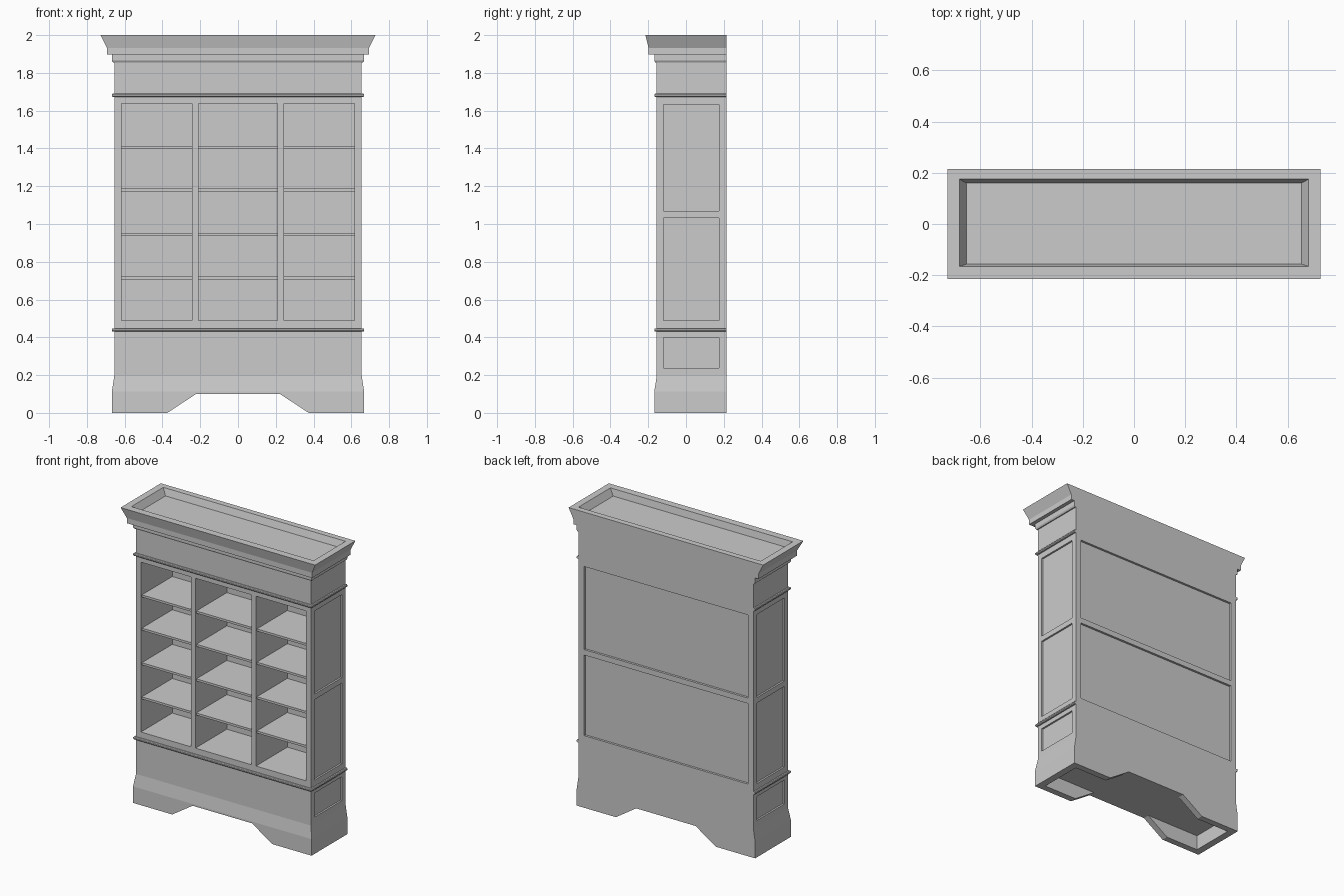
import bpy, bmesh

if "Cube" in bpy.data.objects:
    bpy.data.objects.remove(bpy.data.objects["Cube"])

W, FRONT, BACK = 0.655, -0.155, 0.215   # body half width, front and back planes


def make(name, rings):
    """Skin a stack of equal-length vertex rings into a closed solid."""
    bm = bmesh.new()
    vs = [[bm.verts.new(p) for p in r] for r in rings]
    n = len(rings[0])
    for a, b in zip(vs, vs[1:]):
        for i in range(n):
            j = (i + 1) % n
            bm.faces.new((a[i], a[j], b[j], b[i]))
    bm.faces.new(vs[0][::-1])
    bm.faces.new(vs[-1])
    bmesh.ops.recalc_face_normals(bm, faces=bm.faces)
    me = bpy.data.meshes.new(name)
    bm.to_mesh(me)
    bm.free()
    ob = bpy.data.objects.new(name, me)
    bpy.context.collection.objects.link(ob)
    return ob


def rect(x0, x1, y0, y1, z):
    return [(x0, y0, z), (x1, y0, z), (x1, y1, z), (x0, y1, z)]


def box(name, x0, x1, y0, y1, z0, z1):
    return make(name, [rect(x0, x1, y0, y1, z0), rect(x0, x1, y0, y1, z1)])


def stack(name, levels):
    """Solid that steps out on front and sides, flat at the back: (out_x, out_y, z)."""
    return make(name, [rect(-W - ox, W + ox, FRONT - oy, BACK, z) for ox, oy, z in levels])


def cut(ob, cutter):
    m = ob.modifiers.new("cut", 'BOOLEAN')
    m.operation, m.solver, m.object = 'DIFFERENCE', 'EXACT', cutter
    bpy.context.view_layer.objects.active = ob
    bpy.ops.object.modifier_apply(modifier=m.name)
    bpy.data.objects.remove(cutter)


# Carcass with open compartments
body = box("carcass", -W, W, FRONT, BACK, 0.19, 1.86)
cells = [(-0.618, -0.243), (-0.21, 0.21), (0.243, 0.618)]
for x0, x1 in cells:
    cut(body, box("cutter", x0, x1, -0.3, 0.18, 0.488, 1.637))

# Recessed panels on the sides and the back
for z0, z1 in [(0.238, 0.40), (0.488, 1.033), (1.07, 1.632)]:
    for s in (-1, 1):
        a, b = sorted((s * (W - 0.012), s * 0.8))
        cut(body, box("cutter", a, b, -0.12, 0.175, z0, z1))
    if z0 > 0.4:
        cut(body, box("cutter", -0.613, 0.613, BACK - 0.015, 0.4, z0, z1))

# Shelves
for x0, x1 in cells:
    for z in (0.707, 0.938, 1.172, 1.397):
        box("shelf", x0, x1, -0.145, 0.18, z, z + 0.015)

# Thin mouldings around the body
for name, z in (("lower_moulding", 0.43), ("upper_moulding", 1.672)):
    stack(name, [(0, 0, z), (0.009, 0.009, z), (0.013, 0.013, z + 0.005),
                 (0.013, 0.013, z + 0.013), (0.009, 0.009, z + 0.018), (0, 0, z + 0.018)])

# Stepped cornice with a sunken top
cornice = stack("cornice", [(0, 0, 1.855), (0.007, 0.007, 1.855), (0.013, 0.013, 1.865),
                            (0.013, 0.013, 1.897), (0.038, 0.043, 1.897),
                            (0.038, 0.043, 1.932), (0.073, 0.06, 2.0)])
cut(cornice, make("cutter", [rect(-0.655, 0.655, -0.157, 0.16, 1.955),
                             rect(-0.682, 0.682, -0.166, 0.175, 2.0),
                             rect(-0.682, 0.682, -0.166, 0.175, 2.1)]))

# Flared plinth, hollow below, with shaped feet at front and back
plinth = stack("plinth", [(0.013, 0.013, 0), (0.013, 0.013, 0.112), (0, 0, 0.195)])
cut(plinth, box("cutter", -0.62, 0.62, -0.125, 0.172, -0.1, 0.1))
arch = [(-0.405, -0.02), (0.405, -0.02), (0.222, 0.1), (-0.222, 0.1)]
cut(plinth, make("cutter", [[(x, y, z) for x, z in arch] for y in (-0.4, 0.4)]))
